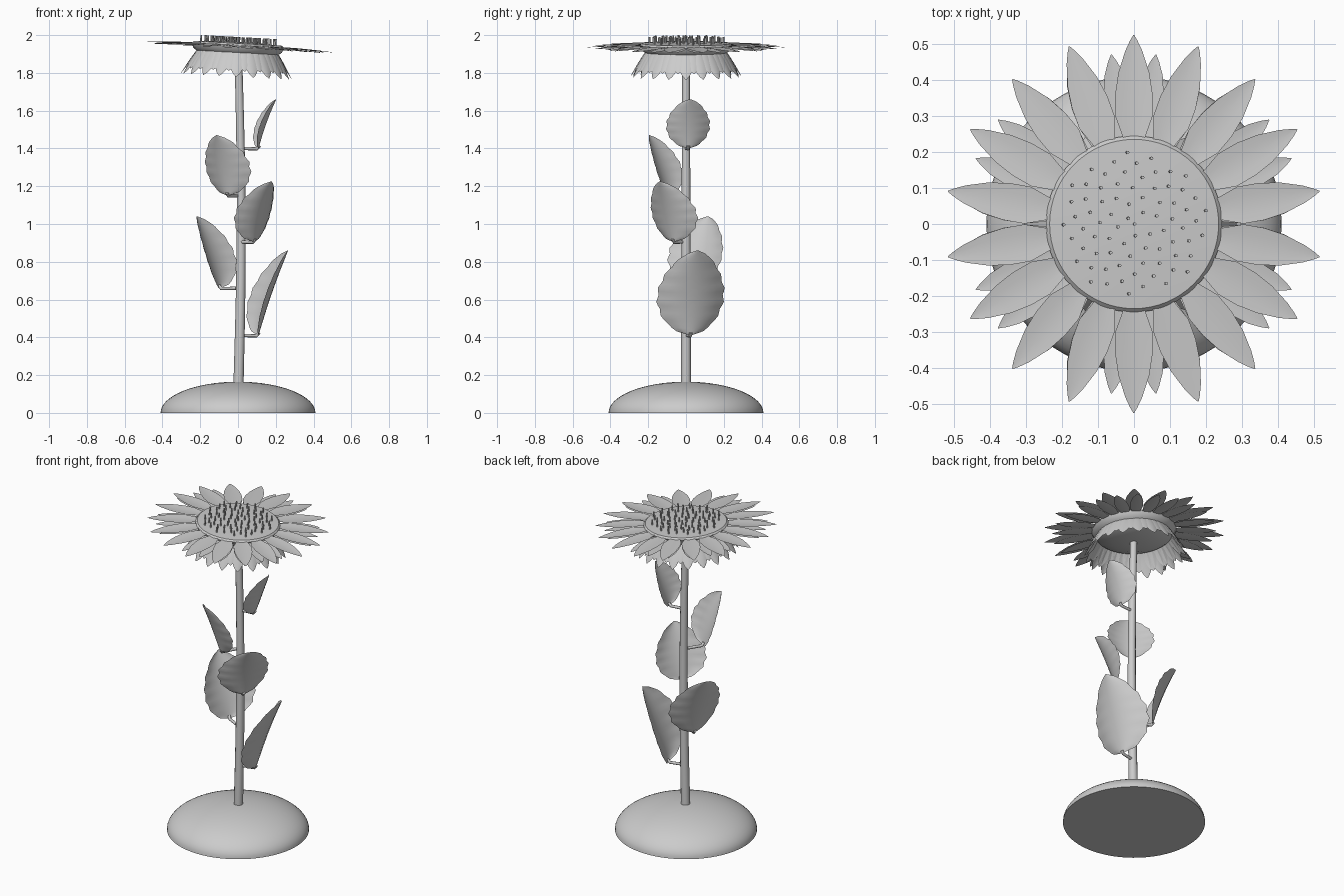
import bpy, bmesh
from math import sin, cos, pi, sqrt, radians
from mathutils import Matrix, Vector

if "Cube" in bpy.data.objects:
    bpy.data.objects.remove(bpy.data.objects["Cube"], do_unlink=True)

grey = bpy.data.materials.new("plain_grey")
grey.use_nodes = True
grey.diffuse_color = (0.6, 0.6, 0.6, 1)
grey.node_tree.nodes["Principled BSDF"].inputs["Base Color"].default_value = (0.6, 0.6, 0.6, 1)

# Flower head frame: slightly tilted towards +x
HEAD = Matrix.Translation((0, 0, 1.95)) @ Matrix.Rotation(0.055, 4, 'Y')


def turn(degrees):
    return Matrix.Rotation(radians(degrees), 4, 'Z')


def finish(name, bm, angle=40):
    mesh = bpy.data.meshes.new(name)
    bm.to_mesh(mesh)
    bm.free()
    mesh.materials.append(grey)
    obj = bpy.data.objects.new(name, mesh)
    bpy.context.collection.objects.link(obj)
    bpy.ops.object.select_all(action='DESELECT')
    obj.select_set(True)
    bpy.context.view_layer.objects.active = obj
    bpy.ops.object.shade_smooth_by_angle(angle=radians(angle))
    return obj


def lathe(name, profile, matrix=Matrix.Identity(4), steps=64):
    bm = bmesh.new()
    verts = [bm.verts.new((r, 0, z)) for r, z in profile]
    edges = [bm.edges.new(pair) for pair in zip(verts, verts[1:])]
    bmesh.ops.spin(bm, geom=verts + edges, axis=(0, 0, 1), cent=(0, 0, 0),
                   angle=2 * pi, steps=steps)
    bmesh.ops.remove_doubles(bm, verts=bm.verts, dist=0.0001)
    bmesh.ops.recalc_face_normals(bm, faces=bm.faces)
    bm.transform(matrix)
    return finish(name, bm)


def blade(bm, matrix, stations, bend, columns=4):
    """Thin strip running along +x; stations hold (x, z, half width)."""
    rows = []
    for x, z, half in stations:
        row = []
        for c in range(columns + 1):
            s = 2 * c / columns - 1
            p = Vector((x, s * half, z)) + Vector(bend) * half * s * s
            row.append(bm.verts.new(matrix @ p))
        rows.append(row)
    for a, b in zip(rows, rows[1:]):
        for c in range(columns):
            bm.faces.new((a[c], b[c], b[c + 1], a[c + 1]))


def tube(name, points, depth):
    """Round rod through points of (x, y, z, radius factor)."""
    curve = bpy.data.curves.new(name, 'CURVE')
    curve.dimensions = '3D'
    curve.bevel_depth = depth
    curve.bevel_resolution = 4
    curve.use_fill_caps = True
    line = curve.splines.new('POLY')
    line.points.add(len(points) - 1)
    for point, (x, y, z, factor) in zip(line.points, points):
        point.co = (x, y, z, 1)
        point.radius = factor
    source = bpy.data.objects.new(name + "_path", curve)
    bpy.context.collection.objects.link(source)
    mesh = bpy.data.meshes.new_from_object(
        source.evaluated_get(bpy.context.evaluated_depsgraph_get()))
    bpy.data.objects.remove(source, do_unlink=True)
    bm = bmesh.new()
    bm.from_mesh(mesh)
    bpy.data.meshes.remove(mesh)
    return finish(name, bm)


# Domed foot
dome = [(0.41 * cos(i * pi / 32), 0.165 * sin(i * pi / 32)) for i in range(17)]
lathe("base", [(0, 0)] + dome)

# Gently bowed stem
tube("stem", [(0.002 + 0.015 * sin(pi * t / 12), 0, 0.13 + 1.75 * t / 12, 1 - 0.25 * t / 12)
              for t in range(13)], 0.027)

# Leaves: direction, base height, blade height, blade width
LEAVES = [(13, 0.41, 0.45, 0.36), (152, 0.66, 0.38, 0.32), (-38, 0.905, 0.32, 0.30),
          (-120, 1.15, 0.32, 0.27), (6, 1.4, 0.26, 0.23)]
for number, (azimuth, base, height, width) in enumerate(LEAVES, 1):
    spin = turn(azimuth)
    ends = [spin @ Vector((r, 0, base + dz)) for r, dz in ((0.01, 0), (0.1, -0.002), (0.115, 0.015))]
    tube(f"leaf_stalk_{number}", [(*p, 1) for p in ends], 0.009)
    stations = []
    for i in range(25):
        t = i / 24
        half = width / 2 * max(sin(pi * t ** 0.85), 0) ** 0.6 * (1 + 0.035 * sin(t * 38))
        stations.append((0.11 + height * (0.25 * t + 0.11 * t * t),
                         base + height * t, max(half, 0.004)))
    bm = bmesh.new()
    blade(bm, spin, stations, (-0.35, 0, 0.05), 8)
    finish(f"leaf_{number}", bm, 60)

# Seed disc with bowl-shaped underside
lathe("seed_disc", [(0, 0.014), (0.12, 0.012), (0.235, 0.006), (0.245, -0.004), (0.235, -0.03),
                    (0.2, -0.055), (0.13, -0.08), (0.05, -0.09), (0, -0.09)], HEAD)

# Two rings of petals
PETALS = [("outer_petals", 18, 10, -0.002,
           [(0.2, 0.018), (0.25, 0.034), (0.3, 0.052), (0.36, 0.052), (0.42, 0.043),
            (0.48, 0.024), (0.51, 0.01), (0.525, 0.001)]),
          ("inner_petals", 24, 7.5, -0.009,
           [(0.2, 0.016), (0.26, 0.029), (0.3, 0.038), (0.36, 0.037), (0.42, 0.026),
            (0.455, 0.012), (0.475, 0.001)])]
for name, count, offset, level, outline in PETALS:
    bm = bmesh.new()
    stations = [(r, level - 0.04 * (r - 0.2), half) for r, half in outline]
    for i in range(count):
        blade(bm, HEAD @ turn(offset + i * 360 / count), stations, (0, 0, 0.08))
    finish(name, bm)

# Drooping sepals below the petals, in two overlapping rings
for name, offset, scale in (("outer_sepals", 0, 1), ("inner_sepals", 9, 0.8)):
    bm = bmesh.new()
    stations = []
    for i in range(11):
        t = i / 10
        half = 0.036 * max(sin(pi * (0.1 + 0.9 * t) ** 1.3), 0) ** 0.7
        stations.append((0.2 + 0.095 * t * scale, -0.02 - 0.15 * t ** 1.15 * scale,
                         max(half, 0.002)))
    for i in range(20):
        blade(bm, HEAD @ turn(offset + i * 18), stations, (-0.15, 0, -0.1))
    finish(name, bm)

# Seeds: short pegs in a sunflower spiral
bm = bmesh.new()
for i in range(78):
    spot = turn(i * 137.508) @ Vector((0.205 * sqrt(i / 78), 0, 0.024))
    bmesh.ops.create_cone(bm, cap_ends=True, segments=8, radius1=0.0045, radius2=0.0045,
                          depth=0.032, matrix=HEAD @ Matrix.Translation(spot))
finish("seeds", bm)
